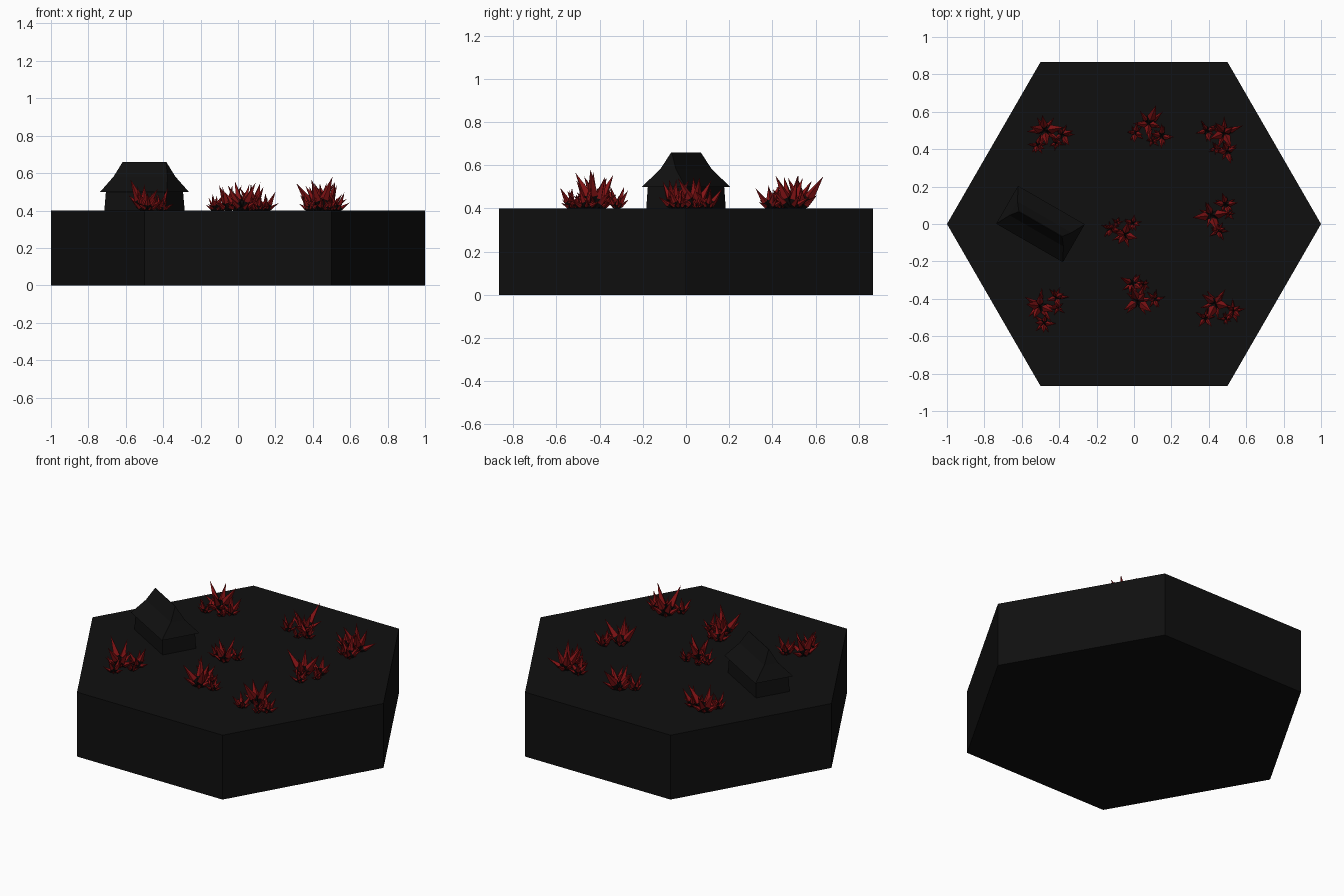
import bpy, bmesh, math, random
from mathutils import Vector, Matrix

old = bpy.data.objects.get("Cube")
if old:
    bpy.data.objects.remove(old)


def make_material(name, colour):
    mat = bpy.data.materials.new(name)
    mat.use_nodes = True
    mat.diffuse_color = (*colour, 1)
    mat.node_tree.nodes["Principled BSDF"].inputs["Base Color"].default_value = (*colour, 1)
    return mat


BLACK = make_material("charcoal", (0.005, 0.005, 0.005))
RED = make_material("crystal red", (0.22, 0.006, 0.007))
DARK = make_material("crystal base black", (0.006, 0.004, 0.004))


def add_object(name, bm, materials):
    mesh = bpy.data.meshes.new(name)
    bmesh.ops.recalc_face_normals(bm, faces=bm.faces)
    bm.to_mesh(mesh)
    bm.free()
    for mat in materials:
        mesh.materials.append(mat)
    obj = bpy.data.objects.new(name, mesh)
    bpy.context.collection.objects.link(obj)
    return obj


def loft(bm, rings):
    """Join rings of points with side faces and close both ends."""
    loops = [[bm.verts.new(p) for p in ring] for ring in rings]
    n = len(loops[0])
    for low, high in zip(loops, loops[1:]):
        for i in range(n):
            j = (i + 1) % n
            bm.faces.new((low[i], low[j], high[j], high[i]))
    bm.faces.new(loops[0][::-1])
    bm.faces.new(loops[-1])


def rectangle(a, b, z):
    return [(-a, -b, z), (a, -b, z), (a, b, z), (-a, b, z)]


# Hexagonal ground tile
TOP = 0.4
bm = bmesh.new()
loft(bm, [[(math.cos(k * math.pi / 3), math.sin(k * math.pi / 3), z) for k in range(6)]
          for z in (0, TOP)])
add_object("ground_tile", bm, [BLACK])

# Hut walls and flared hip roof
place = Matrix.Translation((-0.5, 0, 0)) @ Matrix.Rotation(math.radians(-30), 4, "Z")
bm = bmesh.new()
loft(bm, [rectangle(0.188, 0.104, TOP), rectangle(0.18, 0.1, 0.505)])
add_object("hut_walls", bm, [BLACK]).matrix_world = place

bm = bmesh.new()
loft(bm, [rectangle(0.206, 0.117, 0.5), rectangle(0.166, 0.042, 0.582),
          rectangle(0.134, 0.001, 0.66)])
add_object("hut_roof", bm, [BLACK]).matrix_world = place


# Crystal shard: narrow foot, wide waist, sharp tip
def shard(bm, foot, lean, turn, length, radius):
    geom = bmesh.ops.create_cone(bm, segments=4, radius1=radius * 0.45, radius2=radius,
                                 depth=length * 0.35, cap_ends=False)["verts"]
    bmesh.ops.translate(bm, verts=geom, vec=(0, 0, length * 0.175))
    waist = [v for v in geom if v.co.z > length * 0.2]
    rim = [e for e in {e for v in waist for e in v.link_edges}
           if all(v in waist for v in e.verts)]
    tip = bm.verts.new((0, 0, length))
    for f in {f for v in geom for f in v.link_faces}:
        f.material_index = 1
    for e in rim:
        bm.faces.new((*e.verts, tip)).material_index = 0
    move = (Matrix.Translation(foot) @ Matrix.Rotation(turn, 4, "Z")
            @ Matrix.Rotation(lean, 4, "Y"))
    bmesh.ops.transform(bm, matrix=move, verts=geom + [tip])


def clump(bm, rng, foot, size):
    """Fan of leaning shards around one foot."""
    for count, lean, length in ((5, 0.95, 0.66), (4, 0.5, 1.0)):
        start = rng.uniform(0, math.tau)
        for k in range(count):
            reach = size * length * rng.uniform(0.8, 1.08)
            shard(bm, foot, lean + rng.uniform(-0.15, 0.15),
                  start + k * math.tau / count + rng.uniform(-0.25, 0.25),
                  reach, reach * 0.13)


def cluster_mesh(seed):
    bm = bmesh.new()
    rng = random.Random(seed)
    for x, y, size in ((0.0, 0.035, 0.175), (-0.075, -0.015, 0.105),
                       (0.07, -0.03, 0.12), (0.02, -0.055, 0.075)):
        clump(bm, rng, Vector((x, y, -0.003)), size)
    return bm


# Crystal clusters: x, y, turn in degrees, scale
clusters = [(-0.46, 0.47, 30, 1), (0.08, 0.5, 0, 1), (0.46, 0.46, -40, 1.05),
            (-0.06, -0.03, 200, 0.85), (0.45, 0.04, 80, 1), (-0.47, -0.45, 70, 1.05),
            (0.04, -0.38, 150, 1), (0.45, -0.46, 20, 1.05)]
for i, (x, y, turn, scale) in enumerate(clusters):
    obj = add_object(f"crystal_cluster_{i + 1}", cluster_mesh(i), [RED, DARK])
    obj.location = (x, y, TOP)
    obj.rotation_euler.z = math.radians(turn)
    obj.scale = (scale,) * 3
